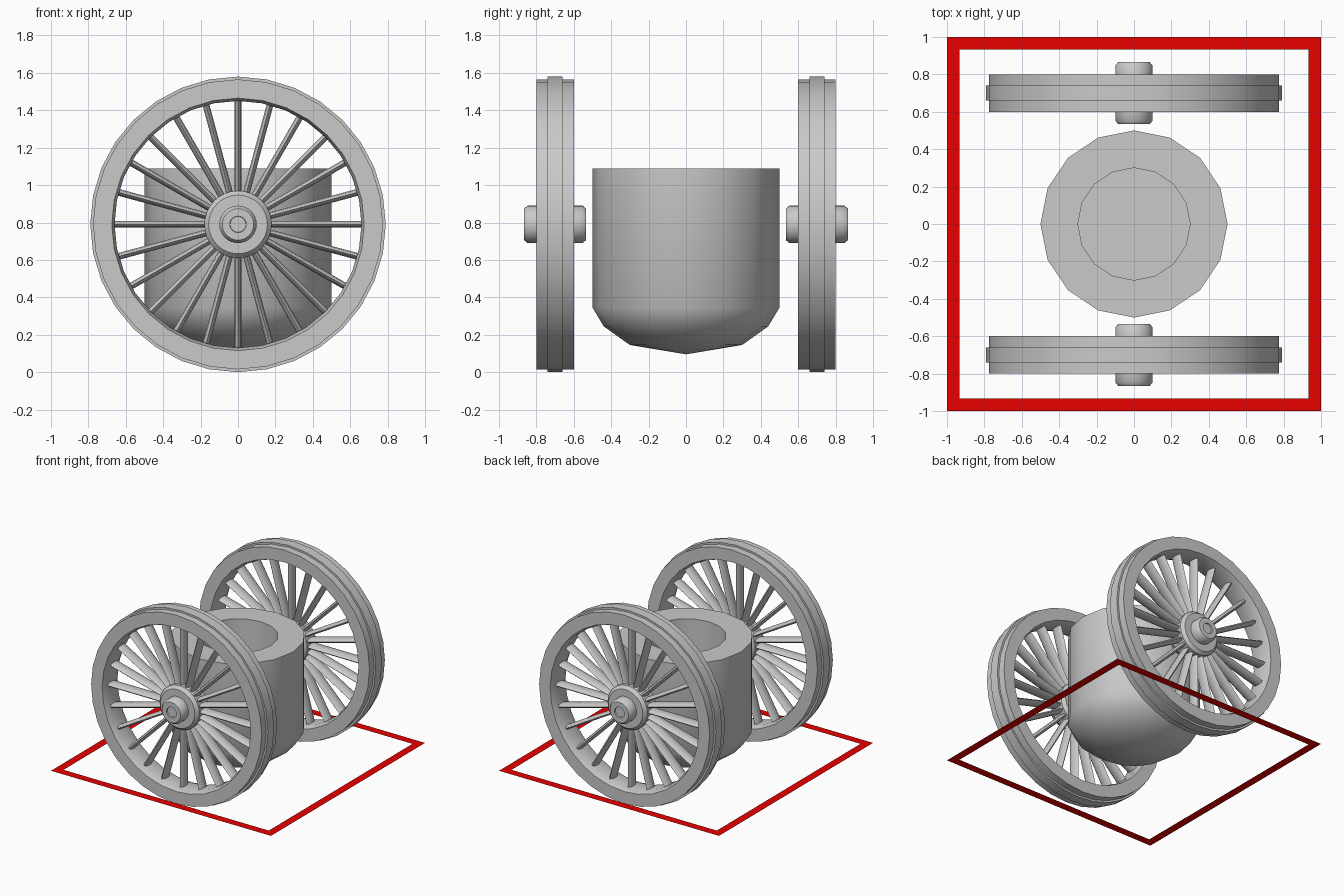
import bpy, bmesh, math
from mathutils import Matrix

if "Cube" in bpy.data.objects:
    bpy.data.objects.remove(bpy.data.objects["Cube"])


def material(name, rgb):
    m = bpy.data.materials.new(name)
    m.diffuse_color = (*rgb, 1)
    m.use_nodes = True
    m.node_tree.nodes["Principled BSDF"].inputs["Base Color"].default_value = m.diffuse_color
    return m


GREY = material("light grey", (0.59, 0.59, 0.59))
RED = material("red", (0.8, 0.0, 0.0))


def finish(name, bm, mat, smooth=True):
    bmesh.ops.recalc_face_normals(bm, faces=bm.faces)
    me = bpy.data.meshes.new(name)
    bm.to_mesh(me)
    bm.free()
    me.materials.append(mat)
    if smooth:
        me.shade_smooth()
        me.set_sharp_from_angle(angle=math.radians(40))
    ob = bpy.data.objects.new(name, me)
    bpy.context.collection.objects.link(ob)
    return ob


def lathe(name, profile, sides, closed=False):
    """Revolve (radius, height) points around z."""
    bm = bmesh.new()
    rings = []
    for r, z in profile:
        if r == 0:
            rings.append([bm.verts.new((0, 0, z))] * sides)
        else:
            rings.append([bm.verts.new((r * math.cos(2 * math.pi * i / sides),
                                        r * math.sin(2 * math.pi * i / sides), z))
                          for i in range(sides)])
    pairs = list(zip(rings, rings[1:]))
    if closed:
        pairs.append((rings[-1], rings[0]))
    for a, b in pairs:
        for i in range(sides):
            j = (i + 1) % sides
            bm.faces.new(list(dict.fromkeys((a[i], a[j], b[j], b[i]))))
    return finish(name, bm, GREY)


# Round-bottomed barrel with a bore
lathe("barrel", [(0, 0.095), (0.30, 0.145), (0.44, 0.245), (0.5, 0.345), (0.5, 1.09),
                 (0.3, 1.09), (0.3, 0.35), (0, 0.35)], 16)

# Wheel parts, modelled around z
rim = lathe("wheel_rim", [(0.675, -0.1), (0.775, -0.1), (0.775, -0.04), (0.79, -0.04),
                          (0.79, 0.04), (0.775, 0.04), (0.775, 0.1), (0.675, 0.1),
                          (0.66, 0.06), (0.66, -0.06)], 32, closed=True)

half = [(0.18, 0.06), (0.157, 0.085), (0.1, 0.085), (0.1, 0.147), (0.084, 0.166),
        (0.044, 0.166), (0.042, 0.155), (0, 0.155)]
hub = lathe("wheel_hub", [(r, -z) for r, z in reversed(half)] + half, 32)

# Slim oval spokes, deep along the axle
bm = bmesh.new()
for i in range(24):
    m = (Matrix.Rotation(math.radians(15 * i), 4, 'Z')
         @ Matrix.Translation((0.41, 0, 0))
         @ Matrix.Diagonal((1, 0.018, 0.05, 1))
         @ Matrix.Rotation(math.pi / 2, 4, 'Y'))
    bmesh.ops.create_cone(bm, cap_ends=True, segments=8, radius1=1, radius2=1,
                          depth=0.52, matrix=m)
spokes = finish("wheel_spokes", bm, GREY)

# Stand the wheels up on both sides
for part in (rim, hub, spokes):
    base = part.name
    for side, ob in ((-1, part), (1, part.copy())):
        if side == 1:
            bpy.context.collection.objects.link(ob)
        ob.name = ("front_" if side < 0 else "back_") + base
        ob.rotation_euler = (math.pi / 2, 0, 0)
        ob.location = (0, 0.7 * side, 0.79)

# Flat red border level with the barrel's lowest point
bm = bmesh.new()
corners = [(-1, -1), (1, -1), (1, 1), (-1, 1)]
outer = [bm.verts.new((x, y, 0.095)) for x, y in corners]
inner = [bm.verts.new((x * 0.933, y * 0.933, 0.095)) for x, y in corners]
for i in range(4):
    j = (i + 1) % 4
    bm.faces.new((outer[i], outer[j], inner[j], inner[i]))
border = finish("base_border", bm, RED, smooth=False)
if border.data.polygons[0].normal.z < 0:
    border.data.flip_normals()
